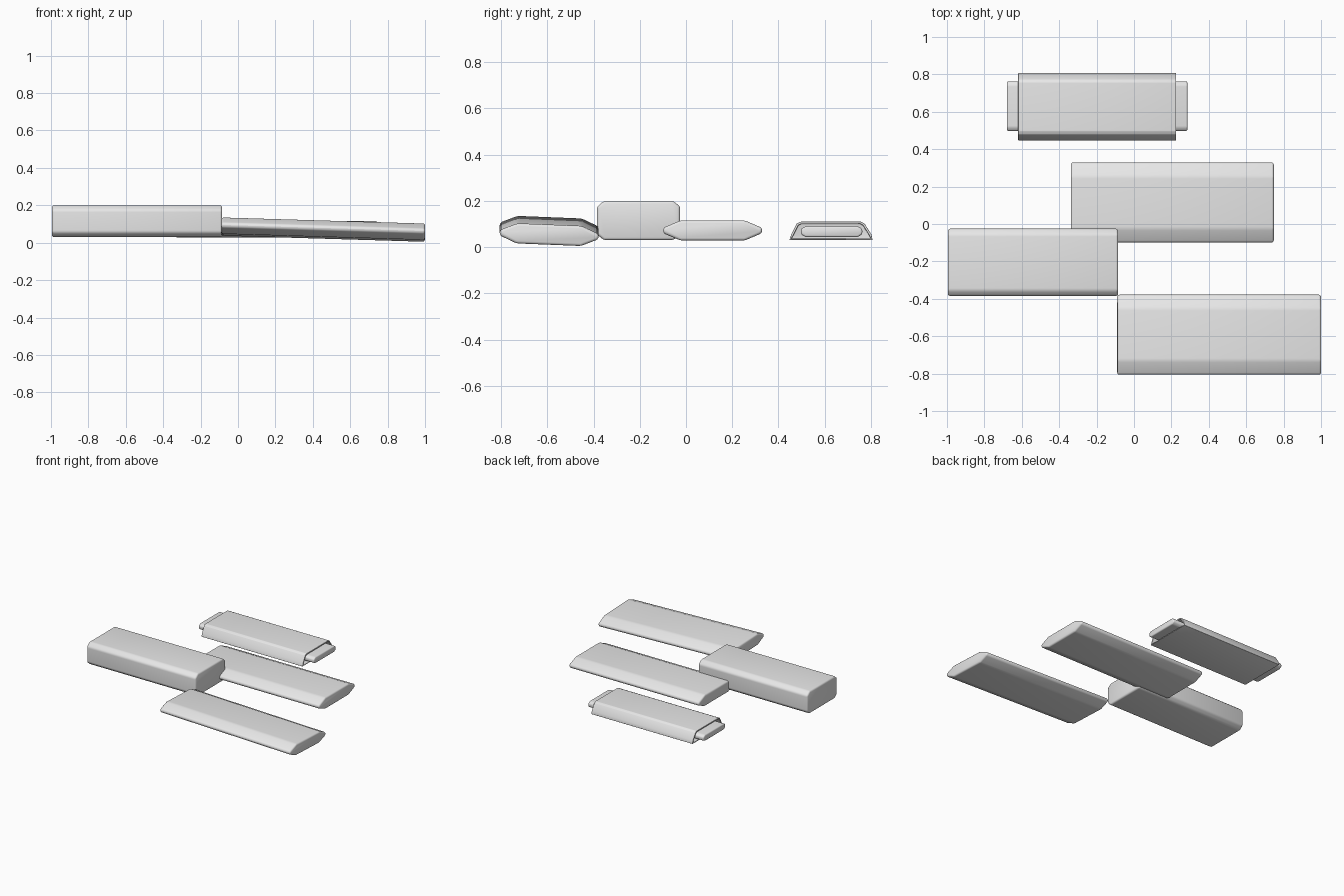
import bpy
import bmesh
from mathutils import Matrix

cube = bpy.data.objects.get("Cube")
if cube:
    bpy.data.objects.remove(cube, do_unlink=True)

# Single grey material
grey = bpy.data.materials.new("plain grey")
grey.use_nodes = True
colour = (0.8, 0.8, 0.8, 1)
grey.diffuse_color = colour
grey.node_tree.nodes["Principled BSDF"].inputs["Base Color"].default_value = colour


def chamfered(width, height, cut_y, cut_z):
    """Octagonal cross-section in y, z centred on the origin."""
    a, b = width / 2, height / 2
    quarter = [(a, b - cut_z), (a - cut_y, b)]
    left = [(-y, z) for y, z in reversed(quarter)]
    return quarter + left + [(-y, -z) for y, z in quarter + left]


def bar(name, profile, length, location, bevel, tilt=(0, 0), recess=None):
    """Extrude a cross-section along x and round its edges."""
    bm = bmesh.new()
    rings = [[bm.verts.new((x, y, z)) for y, z in profile]
             for x in (-length / 2, length / 2)]
    n = len(profile)
    for i in range(n):
        j = (i + 1) % n
        bm.faces.new((rings[0][i], rings[0][j], rings[1][j], rings[1][i]))
    ends = [bm.faces.new(rings[0]), bm.faces.new(rings[1])]
    bmesh.ops.recalc_face_normals(bm, faces=bm.faces)
    # Hollow out both ends, leaving a thin rim
    if recess:
        for end in ends:
            side = 1 if end.calc_center_median().x > 0 else -1
            bmesh.ops.inset_region(bm, faces=[end], thickness=recess[0])
            pushed = bmesh.ops.extrude_discrete_faces(bm, faces=[end])["faces"]
            bmesh.ops.translate(bm, vec=(-side * recess[1], 0, 0), verts=pushed[0].verts)
    mesh = bpy.data.meshes.new(name)
    bm.to_mesh(mesh)
    bm.free()
    mesh.materials.append(grey)
    obj = bpy.data.objects.new(name, mesh)
    bpy.context.collection.objects.link(obj)
    mesh.transform(Matrix.Rotation(tilt[0], 4, "X"))
    mesh.transform(Matrix.Rotation(tilt[1], 4, "Y"))
    obj.location = location
    mod = obj.modifiers.new("soft edges", "BEVEL")
    mod.width = bevel
    mod.segments = 3
    mod.limit_method = "ANGLE"
    mod.angle_limit = 0.4
    bpy.ops.object.select_all(action="DESELECT")
    obj.select_set(True)
    bpy.context.view_layer.objects.active = obj
    bpy.ops.object.modifier_apply(modifier=mod.name)
    bpy.ops.object.shade_smooth_by_angle(angle=0.6)
    return obj


# Tall block
bar("tall_block", chamfered(0.36, 0.17, 0.03, 0.025), 0.91,
    (-0.54, -0.205, 0.115), 0.012)

# Two flat bars with tapered long edges, one lying tilted
flat = chamfered(0.428, 0.087, 0.075, 0.032)
bar("middle_flat_bar", flat, 1.085, (0.205, 0.115, 0.072), 0.018)
bar("front_flat_bar", flat, 1.09, (0.455, -0.592, 0.07), 0.018, tilt=(-0.04, 0.03))

# Wrapped bar: sleeve with sloping sides around a narrower core
sleeve = [(-0.18, -0.04), (0.18, -0.04), (0.175, -0.015), (0.145, 0.032),
          (0.13, 0.04), (-0.13, 0.04), (-0.148, 0.032), (-0.172, -0.015)]
bar("wrapped_bar_sleeve", sleeve, 0.845, (-0.197, 0.627, 0.07), 0.004,
    recess=(0.01, 0.05))
bar("wrapped_bar_core", chamfered(0.265, 0.047, 0.02, 0.012), 0.965,
    (-0.197, 0.63, 0.067), 0.008)
